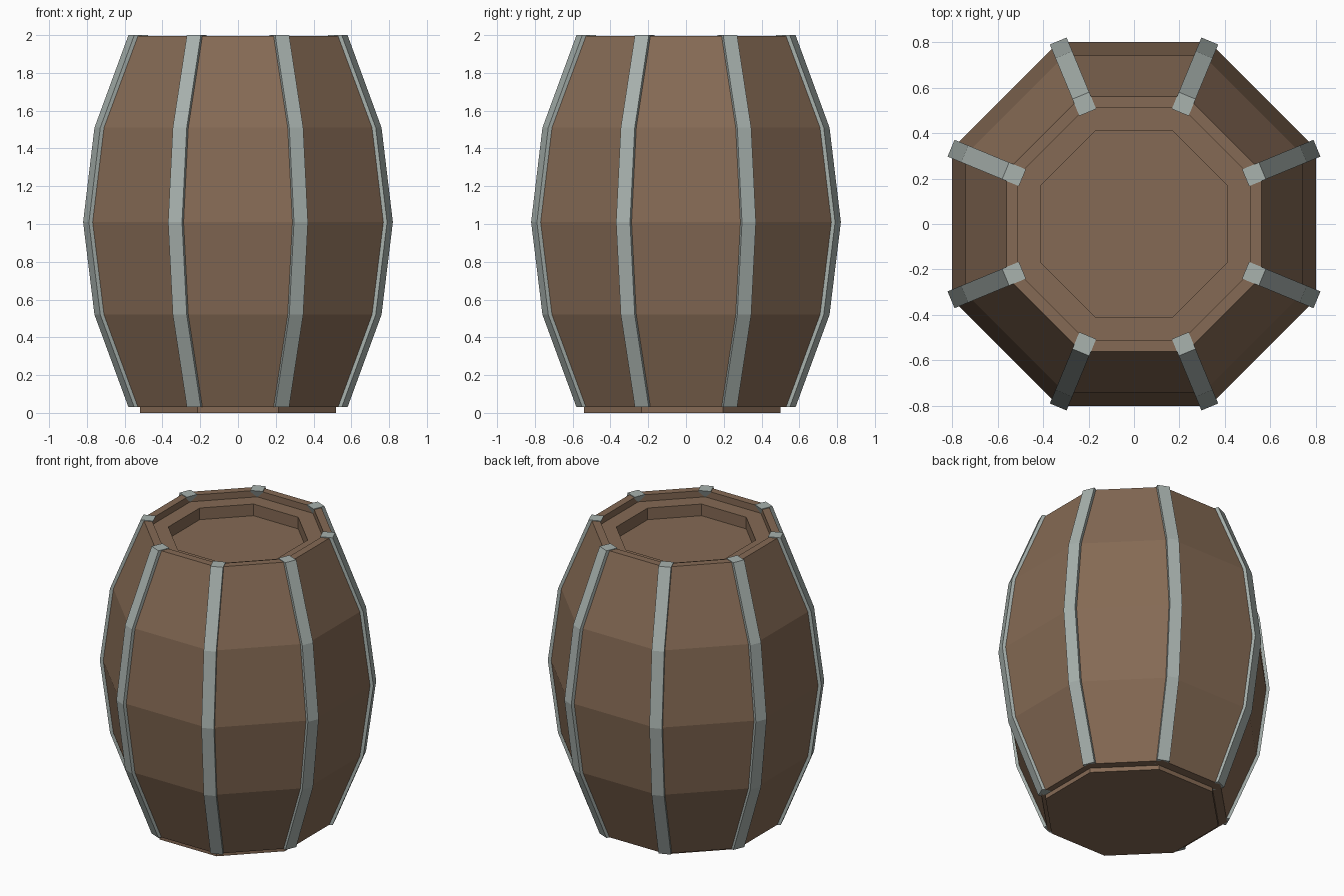
import bpy, bmesh, math
from mathutils import Matrix, Vector

cube = bpy.data.objects.get("Cube")
if cube:
    bpy.data.objects.remove(cube, do_unlink=True)

SIDES = 8
STEP = 2 * math.pi / SIDES
CORNER = 1 / math.cos(STEP / 2)  # flat-side distance to corner radius


def make_material(name, rgb):
    mat = bpy.data.materials.new(name)
    mat.use_nodes = True
    mat.diffuse_color = (*rgb, 1)
    mat.node_tree.nodes["Principled BSDF"].inputs["Base Color"].default_value = (*rgb, 1)
    return mat


def finish(name, bm, mat):
    bmesh.ops.recalc_face_normals(bm, faces=bm.faces)
    mesh = bpy.data.meshes.new(name)
    bm.to_mesh(mesh)
    bm.free()
    mesh.materials.append(mat)
    obj = bpy.data.objects.new(name, mesh)
    bpy.context.collection.objects.link(obj)
    return obj


def octagon_lathe(name, profile, mat):
    """Stack octagon rings of (flat-side distance, height) and cap both ends."""
    bm = bmesh.new()
    rings = []
    for apothem, z in profile:
        r = apothem * CORNER
        rings.append([bm.verts.new((r * math.cos((i + 0.5) * STEP),
                                    r * math.sin((i + 0.5) * STEP), z))
                      for i in range(SIDES)])
    for low, high in zip(rings, rings[1:]):
        for i in range(SIDES):
            j = (i + 1) % SIDES
            bm.faces.new((low[i], low[j], high[j], high[i]))
    bm.faces.new(rings[0][::-1])
    bm.faces.new(rings[-1])
    return finish(name, bm, mat)


wood = make_material("brown_wood", (0.235, 0.144, 0.089))
metal = make_material("grey_metal", (0.392, 0.445, 0.423))

# Bulging staves, raised rim and two-step recessed lid
bulge = [(0.56, 0.03), (0.74, 0.52), (0.80, 1.01), (0.74, 1.51), (0.56, 1.995)]
lid = [(0.51, 1.995), (0.51, 1.95), (0.41, 1.95), (0.41, 1.87)]
octagon_lathe("barrel_body", bulge + lid, wood)

# Thin base plate, set slightly forward
base = octagon_lathe("base_plate", [(0.52, 0), (0.52, 0.04)], wood)
base.location.y = -0.02

# Curved metal strap along each corner
HALF_WIDTH, DEPTH, PROUD = 0.04, 0.08, 0.005
for k in range(SIDES):
    turn = Matrix.Rotation((k + 0.5) * STEP, 3, 'Z')
    bm = bmesh.new()
    sections = []
    for apothem, z in bulge:
        outer = apothem * CORNER + PROUD
        height = 2.0 if z > 1.9 else z
        corners = [(outer, -HALF_WIDTH), (outer, HALF_WIDTH),
                   (outer - DEPTH, HALF_WIDTH), (outer - DEPTH, -HALF_WIDTH)]
        sections.append([bm.verts.new(turn @ Vector((x, y, height)))
                         for x, y in corners])
    for low, high in zip(sections, sections[1:]):
        for i in range(4):
            j = (i + 1) % 4
            bm.faces.new((low[i], low[j], high[j], high[i]))
    bm.faces.new(sections[0][::-1])
    bm.faces.new(sections[-1])
    finish(f"metal_strap_{k + 1}", bm, metal)
